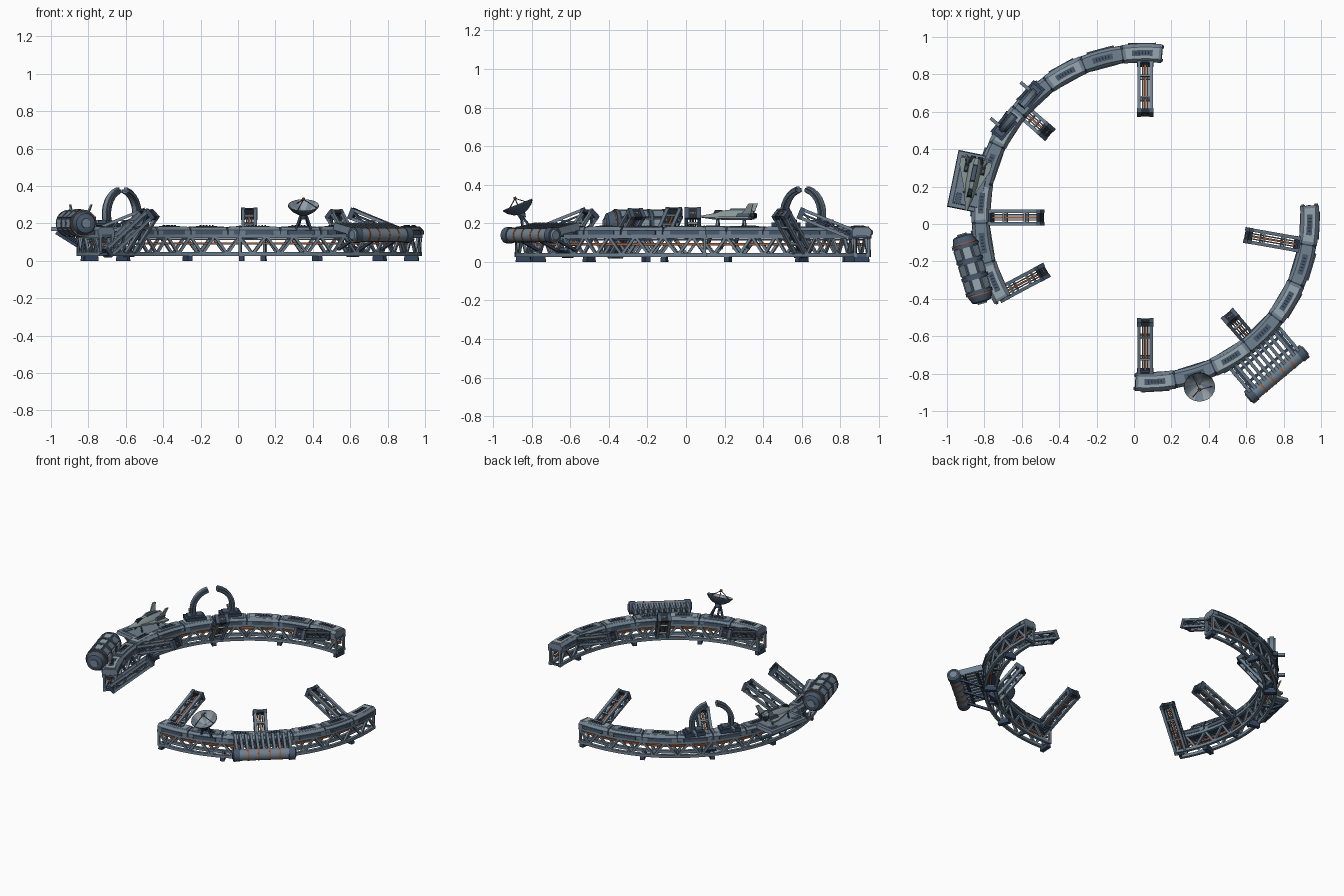
import bpy, bmesh, math
from mathutils import Matrix, Vector

if "Cube" in bpy.data.objects:
    bpy.data.objects.remove(bpy.data.objects["Cube"])
# Palette
PALETTE = {"steel": (.16, .22, .28), "pale_steel": (.31, .38, .43), "slate": (.065, .1, .15), "navy": (.035, .06, .11),
           "black": (.018, .026, .04), "rust": (.36, .11, .035), "hull_grey": (.25, .31, .31), "dish_grey": (.3, .33, .35)}
MATS = []
for label, rgb in PALETTE.items():
    mat = bpy.data.materials.new(label)
    mat.use_nodes = True
    mat.diffuse_color = (*rgb, 1)
    mat.node_tree.nodes["Principled BSDF"].inputs["Base Color"].default_value = (*rgb, 1)
    MATS.append(mat)
STEEL, PALE, SLATE, NAVY, BLACK, RUST, HULL, DISH = range(len(MATS))
CENTRE, R, STEP = Vector((.06, .035, 0)), .88, 14
ARCS = {"long": (84, 9), "short": (-93.6, 7)}
LENGTHWISE = Matrix.Rotation(-math.pi / 2, 4, 'X')

def frame(deg, r=0, z=0):  # local x points outward, y along the ring
    return Matrix.Translation(CENTRE) @ Matrix.Rotation(math.radians(deg), 4, 'Z') @ Matrix.Translation((r, 0, z))

def finish(bm, name):
    bmesh.ops.recalc_face_normals(bm, faces=bm.faces)
    me = bpy.data.meshes.new(name)
    bm.to_mesh(me)
    bm.free()
    for m in MATS:
        me.materials.append(m)
    ob = bpy.data.objects.new(name, me)
    bpy.context.collection.objects.link(ob)
    bpy.ops.object.select_all(action='DESELECT')
    ob.select_set(True)
    bpy.context.view_layer.objects.active = ob
    bpy.ops.object.shade_smooth_by_angle(angle=math.radians(35))

def skin(bm, rings, mat):
    vs = [[bm.verts.new(p) for p in ring] for ring in rings]
    for a, b in zip(vs, vs[1:]):
        for i in range(len(a)):
            j = (i + 1) % len(a)
            bm.faces.new((a[i], a[j], b[j], b[i])).material_index = mat
    for ring in (vs[0], vs[-1]):
        bm.faces.new(ring).material_index = mat

def box(bm, mtx, pos, size, mat, taper=1):
    corners = ((-.5, -.5), (.5, -.5), (.5, .5), (-.5, .5))
    skin(bm, [[mtx @ (Vector(pos) + Vector((x * size[0] * k, y * size[1] * k, s * size[2]))) for x, y in corners]
              for s, k in ((-.5, 1), (.5, taper))], mat)

def along(p, q, side):  # x runs from p to q, y close to side
    x = (q - p).normalized()
    z = x.cross(side).normalized()
    return Matrix.Translation(p) @ Matrix((x, z.cross(x), z)).transposed().to_4x4()

def beam(bm, p, q, w, mat, h=None):
    length = (q - p).length
    box(bm, along(p, q, Vector((0, .01, 1))), (length / 2, 0, 0), (length, h or w, w), mat)

def sweep(bm, profile, a0, a1, n, mat):
    skin(bm, [[frame(a0 + (a1 - a0) * i / n, r, z).translation for r, z in profile] for i in range(n + 1)], mat)

def bar_profile(half, low, high, bevel=0):
    return [(R - half, low), (R + half, low), (R + half, high - bevel), (R + half - bevel, high),
            (R - half + bevel, high), (R - half, high - bevel)] if bevel else [
            (R - half, low), (R + half, low), (R + half, high), (R - half, high)]

def lathe(bm, mtx, profile, seg, mat):
    turns = [math.tau * i / seg for i in range(seg)]
    skin(bm, [[mtx @ Vector((r * math.cos(t), r * math.sin(t), z)) for t in turns] for r, z in profile], mat)

def band(bm, mtx, r, z, half, mat):
    lathe(bm, mtx, [(r, z - half), (r, z + half)], 20, mat)

for arc, (start, count) in ARCS.items():
    end = start + STEP * count
    # Deck modules with a raised plate and a dark vent
    bm = bmesh.new()
    sweep(bm, bar_profile(.043, .137, .174, .016), start + .3, end - .3, count * 4, NAVY)
    for i in range(count):
        a, b = start + i * STEP, start + i * STEP + STEP
        sweep(bm, bar_profile(.05 - .004 * (i % 2), .14, .18, .016), a + .25, b - .25, 4, STEEL)
        sweep(bm, bar_profile(.034, .178, .184, .003), a + 1.2, b - 1.2, 4, STEEL if i % 2 else PALE)
        sweep(bm, bar_profile(.015, .183, .187), a + 3.4, b - 3.4, 4, SLATE)
        for k in range(5):
            box(bm, frame(a + 4.8 + k * 1.1, R, .188), (0, 0, 0), (.016, .006, .004), BLACK)
        for s in (-1, 1):
            box(bm, frame(a + 7, R + s * .045, .152), (0, 0, 0), (.016, .15, .022), SLATE)
    finish(bm, arc + "_arc_deck")
    # Lattice under the deck
    bm = bmesh.new()
    for s in (-1, 1):
        for offset, z in ((.038, .132), (.034, .036)):
            rail = [(r + s * offset, h) for r, h in bar_profile(.0095, z - .0095, z + .0095)]
            sweep(bm, rail, start, end, count * 4, STEEL)
        for i in range(count * 3):
            z0, z1 = (.036, .132) if i % 2 else (.132, .036)
            ends = [frame(start + (i + k) * STEP / 3, R + s * .036, z).translation for k, z in ((0, z0), (1, z1))]
            beam(bm, *ends, .014, STEEL)
        for a in (start + .5, end - .5):
            box(bm, frame(a, R + s * .036, .085), (0, 0, 0), (.014, .014, .1), STEEL)
    for i in range(count + 1):
        for z in (.036, .132):
            box(bm, frame(min(max(start + i * STEP, start + .7), end - .7), R, z), (0, 0, 0), (.08, .014, .014), SLATE)
    sweep(bm, bar_profile(.006, .086, .098), start, end, count * 4, RUST)
    sweep(bm, bar_profile(.004, .11, .118), start, end, count * 4, SLATE)
    finish(bm, arc + "_arc_lattice")
    # Feet on every other joint
    bm = bmesh.new()
    for i in range(0, count + 1, 2):
        box(bm, frame(min(max(start + i * STEP, start + 1), end - 1), R, .014), (0, 0, 0), (.078, .028, .028), NAVY, .92)
    finish(bm, arc + "_arc_feet")

# Inward docking arms: box trusses, some steep and some long
def arm(name, deg, base, tip):
    bm = bmesh.new()
    p, q = frame(deg, *base).translation, frame(deg, *tip).translation
    m, length = along(p, q, frame(deg).col[1].to_3d()), (q - p).length
    for y in (-.033, .033):
        for z in (-.022, .022):
            box(bm, m, (length / 2, y, z), (length, .018, .016), STEEL)
        for i in range(4):
            z = .022 if i % 2 else -.022
            beam(bm, m @ Vector((length * i / 4, y, z)), m @ Vector((length * (i + 1) / 4, y, -z)), .009, SLATE)
        box(bm, m, (length / 2, y * .42, 0), (length, .007, .008), SLATE)
        box(bm, m, (length - .012, y, 0), (.026, .02, .062), SLATE)
    box(bm, m, (length / 2, 0, 0), (length, .011, .01), RUST)
    for x in (.3, .7):
        for z in (-.022, .022):
            box(bm, m, (length * x, 0, z), (.01, .07, .01), PALE)
    box(bm, m, (.01, 0, 0), (.02, .086, .06), NAVY)
    box(bm, m, (length - .012, 0, 0), (.022, .066, .058), BLACK)
    finish(bm, name)

for i, deg in enumerate((90, 180, -90, -10)):
    arm("long_arm_%d" % (i + 1), deg, (.835, .14), (.55, .255))
for i, (deg, reach) in enumerate(((139, .695), (-49.5, .695), (208, .615))):
    arm("steep_arm_%d" % (i + 1), deg, (.875, .04), (reach, .255))
# Curved clamp jaws standing on the deck
for s, name in ((-1, "left_jaw"), (1, "right_jaw")):
    bm, m = bmesh.new(), frame(140, .89, .25)
    for w, r0, r1, mat in ((.05, .118, .136, SLATE), (.026, .112, .145, STEEL)):
        turns = [math.radians(-36 + i * 14) for i in range(9)]
        corners = ((-w / 2, r0), (w / 2, r0), (w / 2, r1), (-w / 2, r1))
        skin(bm, [[m @ Vector((x, s * r * math.cos(t), r * math.sin(t))) for x, r in corners] for t in turns], mat)
    for pos, size, mat in (((0, .115, -.06), (.08, .13, .026), NAVY), ((0, .115, -.042), (.055, .1, .016), SLATE),
                           ((.05, .125, -.04), (.07, .018, .018), STEEL)):
        box(bm, m, (pos[0], s * pos[1], pos[2]), size, mat)
    finish(bm, name)
# Landing platform with underside braces
bm, m = bmesh.new(), frame(168.5, .95, .17)
for pos, size, mat in (((0, 0, 0), (.2, .31, .022), STEEL), ((0, 0, .013), (.15, .26, .005), STEEL),
                       ((.05, -.1, .016), (.03, .06, .004), SLATE), ((.05, .1, .016), (.03, .06, .004), SLATE),
                       ((0, 0, -.02), (.15, .24, .02), NAVY)):
    box(bm, m, pos, size, mat, .97)
for y in (-.11, -.035, .035, .11):
    beam(bm, m @ Vector((.08, y, -.02)), m @ Vector((-.05, y, -.1)), .016, NAVY)
finish(bm, "landing_platform")
# Parked shuttle, nose along +y of its frame
bm, m = bmesh.new(), frame(168.5, .945, .24)
stations = [(-.13, .03, .024), (-.1, .036, .03), (.02, .034, .028), (.09, .022, .016), (.155, .006, .004)]
section = ((-1, -.3), (-.6, -.8), (.6, -.8), (1, -.3), (.6, .7), (.3, 1), (-.3, 1), (-.6, .7))
skin(bm, [[m @ Vector((x * w, y, z * h - .006 * (y > .08))) for x, z in section] for y, w, h in stations], HULL)
box(bm, m, (0, .055, .016), (.03, .06, .024), BLACK, .6)
box(bm, m, (0, -.05, .03), (.028, .1, .012), SLATE, .8)
for s in (-1, 1):
    wing = [(s * .025, .07), (s * .085, -.08), (s * .085, -.12), (s * .025, -.125)]
    skin(bm, [[m @ Vector((x, y, z)) for x, y in wing] for z in (-.014, -.004)], HULL)
    box(bm, m, (s * .045, -.085, .002), (.022, .08, .02), SLATE, .7)
    fin = [(-.07, 0), (-.12, 0), (-.14, .062), (-.115, .062)]
    skin(bm, [[m @ Vector((s * (.04 + .3 * z) + d, y, z)) for y, z in fin] for d in (-.004, .004)], HULL)
    band(bm, m @ Matrix.Translation((s * .02, -.12, 0)) @ LENGTHWISE, .014, 0, .02, BLACK)
    for y in (-.08, .06):
        beam(bm, m @ Vector((s * .02, y, -.01)), m @ Vector((s * .035, y, -.062)), .008, SLATE)
finish(bm, "shuttle")
# Habitat capsule with ribs, side panels and mounts
bm, m = bmesh.new(), frame(196.5, .965, .2) @ LENGTHWISE
half = [(.03, .187), (.052, .18), (.062, .155), (.066, .135)]
lathe(bm, m, [(r, -z) for r, z in half] + half[::-1], 20, SLATE)
for z in (-.13, -.047, .047, .13):
    band(bm, m, .073, z, .009, SLATE)
for s in (-1, 1):
    band(bm, m, .067, s * .143, .003, RUST)
    band(bm, m, .026, s * .187, .008, STEEL)
for z in (-.088, 0, .088):
    for k in range(8):
        box(bm, m @ Matrix.Rotation(math.tau * k / 8, 4, 'Z'), (.065, 0, z), (.012, .045, .058), STEEL if k % 2 else PALE)
    box(bm, frame(196.5, .92, .15), (0, z, 0), (.1, .03, .03), NAVY)
finish(bm, "habitat_capsule")
# Radiator: fins running out to a coolant tank
bm, m = bmesh.new(), frame(-50)
for i in range(11):
    y = -.17 + i * .034
    beam(bm, m @ Vector((.915, y, .185)), m @ Vector((1.085, y, .152)), .018, STEEL, .04)
for r, z in ((.95, .15), (1.03, .135)):
    box(bm, m, (r, 0, z), (.016, .36, .014), NAVY)
for y in (-.15, 0, .15):
    beam(bm, m @ Vector((1.08, y, .13)), m @ Vector((.92, y, .06)), .014, NAVY)
finish(bm, "radiator_fins")
bm, m = bmesh.new(), frame(-50, 1.095, .138) @ LENGTHWISE
lathe(bm, m, [(.024, -.202), (.037, -.19), (.037, .19), (.024, .202)], 16, STEEL)
for s in (-1, 1):
    band(bm, m, .042, s * .175, .02, SLATE)
    for z in (.035, .1):
        band(bm, m, .039, s * z, .005, RUST)
finish(bm, "coolant_tank")
# Dish antenna on a splayed stand
bm, base = bmesh.new(), Vector((.35, -.865, 0))
m = Matrix.Translation(base + Vector((0, .012, .247))) @ Matrix.Rotation(math.radians(22), 4, 'X')
bowl = [(.01, 0), (.04, .01), (.066, .028), (.084, .05)]
lathe(bm, m, bowl, 20, SLATE)
lathe(bm, m, [(r - .002, z + .005) for r, z in bowl], 20, DISH)
bmesh.ops.delete(bm, geom=[f for f in bm.faces if len(f.verts) > 4], context='FACES_ONLY')
for i, f in enumerate(f for f in bm.faces if f.material_index == DISH):
    f.material_index = STEEL if i // 2 % 2 else DISH
lathe(bm, m, [(.016, -.022), (.022, .004)], 12, SLATE)
for t in (0, math.tau / 3, math.tau * 2 / 3):
    beam(bm, m @ Vector((.07 * math.cos(t), .07 * math.sin(t), .04)), m @ Vector((0, 0, .088)), .004, SLATE)
lathe(bm, m, [(.004, .08), (.01, .086), (.006, .097)], 8, RUST)
for x, y in ((-.04, .02), (.04, .02), (-.03, .07), (.03, .07)):
    beam(bm, base + Vector((x * .4, .01, .24)), base + Vector((x, y, .168)), .011, NAVY)
finish(bm, "dish_antenna")
